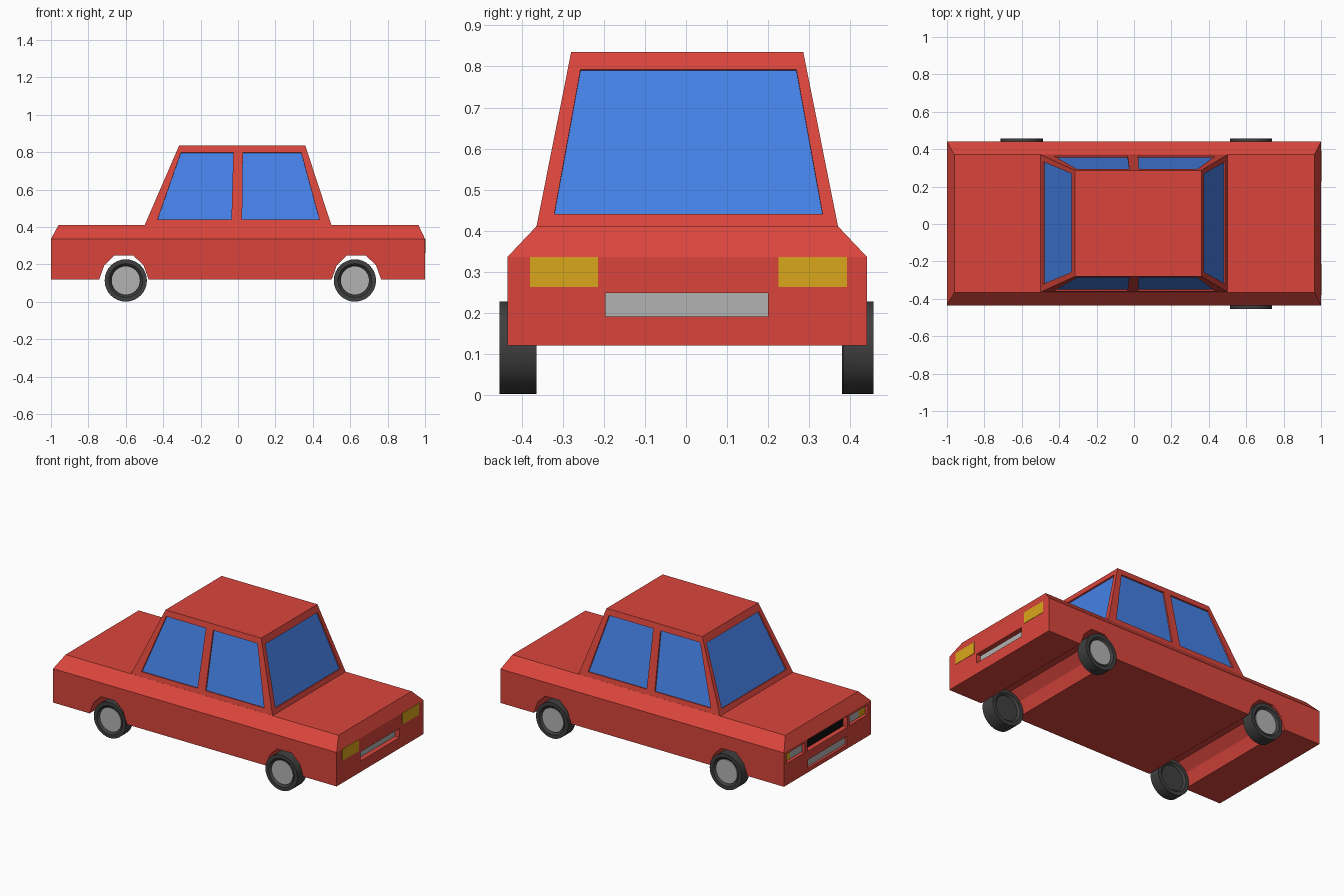
import bpy, bmesh, math
from mathutils import Vector, Matrix

if "Cube" in bpy.data.objects:
    bpy.data.objects.remove(bpy.data.objects["Cube"])

CY = 0.003  # body centre line


def material(name, rgb):
    m = bpy.data.materials.new(name)
    m.diffuse_color = (*rgb, 1)
    m.use_nodes = True
    m.node_tree.nodes["Principled BSDF"].inputs["Base Color"].default_value = m.diffuse_color
    return m


RED = material("red paint", (0.7, 0.06, 0.045))
GLASS = material("blue glass", (0.06, 0.22, 0.8))
AMBER = material("amber", (0.7, 0.38, 0.01))
GREY = material("light grey", (0.45, 0.45, 0.45))
TYRE = material("rubber", (0.05, 0.05, 0.05))
BLACK = material("black", (0.005, 0.005, 0.005))


def finish(name, bm, mat):
    bmesh.ops.recalc_face_normals(bm, faces=bm.faces)
    me = bpy.data.meshes.new(name)
    bm.to_mesh(me)
    bm.free()
    ob = bpy.data.objects.new(name, me)
    bpy.context.collection.objects.link(ob)
    if mat:
        me.materials.append(mat)
    return ob


def hull(name, pts, mat=None):
    bm = bmesh.new()
    for p in pts:
        bm.verts.new(p)
    bmesh.ops.convex_hull(bm, input=bm.verts)
    bmesh.ops.dissolve_limit(bm, angle_limit=0.01, verts=bm.verts, edges=bm.edges)
    return finish(name, bm, mat)


def box(name, x, y, z, mat=None):
    return hull(name, [(a, b, c) for a in x for b in y for c in z], mat)


def rect(x0, x1, y, z):
    return [(x, CY + s * y, z) for x in (x0, x1) for s in (-1, 1)]


def cut(target, cutter):
    cutter.hide_render = True
    mod = target.modifiers.new("cut", 'BOOLEAN')
    mod.operation, mod.solver, mod.object = 'DIFFERENCE', 'EXACT', cutter
    bpy.context.view_layer.objects.active = target
    bpy.ops.object.modifier_apply(modifier=mod.name)
    bpy.data.objects.remove(cutter)


# Lower body with sloped shoulders, and cabin
body = hull("body", rect(-1, 1, 0.438, 0.12) + rect(-1, 1, 0.438, 0.336)
            + rect(-0.96, 0.965, 0.368, 0.41), RED)
cabin = hull("cabin", rect(-0.5, 0.5, 0.368, 0.408) + rect(-0.315, 0.36, 0.283, 0.835), RED)

# Wheel arches run through the full width
WHEEL_X = (-0.6, 0.625)
for x in (-0.61, 0.633):
    arch = [(-0.132, 0.05), (-0.132, 0.12), (-0.105, 0.195), (-0.05, 0.248)]
    cut(body, hull("arch_cutter", [(x + s * a, y, z) for a, z in arch
                                   for s in (-1, 1) for y in (-0.6, 0.6)]))


# Windows: recess in the cabin wall with a glass pane inside
def window(name, quad, outward):
    q = [Vector(p) for p in quad]
    n = (q[1] - q[0]).cross(q[2] - q[0]).normalized()
    if n.dot(Vector(outward)) < 0:
        n = -n
    slab = lambda a, b: [p + n * d for p in q for d in (a, b)]
    cut(cabin, hull("window_cutter", slab(-0.013, 0.03)))
    hull(name, slab(-0.018, -0.009), GLASS)


def lerp(a, b, z):
    return a + (b - a) * (z - 0.408) / 0.427


for s, side in ((-1, "left"), (1, "right")):
    for end, xs in (("front", (-0.43, -0.035, -0.025, -0.305)),
                    ("rear", (0.022, 0.435, 0.338, 0.026))):
        window(f"{end}_{side}_window",
               [(x, CY + s * lerp(0.368, 0.283, z), z)
                for x, z in zip(xs, (0.44, 0.44, 0.798, 0.798))], (0, s, 0))
for name, s, x0, x1 in (("windscreen", -1, -0.5, -0.315), ("rear_window", 1, 0.5, 0.36)):
    window(name, [(lerp(x0, x1, z), CY + 0.003 + y, z) for y, z in
                  ((-0.327, 0.44), (0.327, 0.44), (0.263, 0.793), (-0.263, 0.793))], (s, 0, 0))


# Recessed panels on the two ends
def recess(end, y, z, depth=0.035):
    cut(body, box("recess_cutter", (end * (1 - depth), end * 1.1), y, z))


def panel(name, end, y, z, mat, depth=0.035):
    box(name, (end * (1 - depth - 0.01), end * (1 - depth + 0.004)), y, z, mat)


recess(1, (-0.196, 0.2), (0.19, 0.248))
panel("rear_plate", 1, (-0.196, 0.2), (0.19, 0.248), GREY)
recess(-1, (-0.196, 0.2), (0.145, 0.2), 0.02)
panel("front_plate", -1, (-0.196, 0.2), (0.145, 0.2), GREY, 0.02)
recess(-1, (-0.2, 0.205), (0.255, 0.328))
panel("grille", -1, (-0.2, 0.205), (0.255, 0.328), BLACK)
for s, side in ((-1, "left"), (1, "right")):
    span = lambda a, b: (0.006 + s * a, 0.006 + s * b)
    box(f"{side}_tail_lamp", (0.98, 1.002), span(0.22, 0.386), (0.262, 0.335), AMBER)
    recess(-1, span(0.225, 0.41), (0.258, 0.32), 0.025)
    panel(f"{side}_headlamp", -1, span(0.225, 0.345), (0.258, 0.32), GREY, 0.025)
    panel(f"{side}_indicator", -1, span(0.345, 0.41), (0.258, 0.32), AMBER, 0.025)


# Lathe a (y, radius) profile round a wheel axle
def lathe(name, profile, x, mat):
    bm = bmesh.new()
    vs = [bm.verts.new((x, y, 0.114 + r)) for y, r in profile]
    es = [bm.edges.new(p) for p in zip(vs, vs[1:])]
    bmesh.ops.spin(bm, geom=vs + es, cent=(x, 0, 0.114), axis=(0, 1, 0),
                   angle=2 * math.pi, steps=32)
    bmesh.ops.remove_doubles(bm, verts=bm.verts, dist=1e-4)
    ob = finish(name, bm, mat)
    bpy.ops.object.select_all(action='DESELECT')
    ob.select_set(True)
    bpy.context.view_layer.objects.active = ob
    bpy.ops.object.shade_smooth_by_angle(angle=math.radians(30))


# Tyres and hubs, dished on both faces
for x, s, outer, inner in ((WHEEL_X[0], -1, 0.435, 0.365), (WHEEL_X[1], -1, 0.455, 0.365),
                           (WHEEL_X[0], 1, 0.457, 0.38), (WHEEL_X[1], 1, 0.457, 0.383)):
    tag = ("front" if x < 0 else "rear") + ("_left" if s < 0 else "_right")
    i, o = inner + 0.012, outer - 0.012
    lathe(tag + "_tyre", [(s * y, r) for y, r in (
        (i, 0), (i, 0.078), (inner, 0.09), (inner, 0.113),
        (outer, 0.113), (outer, 0.09), (o, 0.078), (o, 0))], x, TYRE)
    lathe(tag + "_hub", [(s * y, r) for y, r in (
        (o - 0.005, 0), (o - 0.005, 0.075), (o + 0.004, 0.075), (o + 0.004, 0))], x, GREY)
